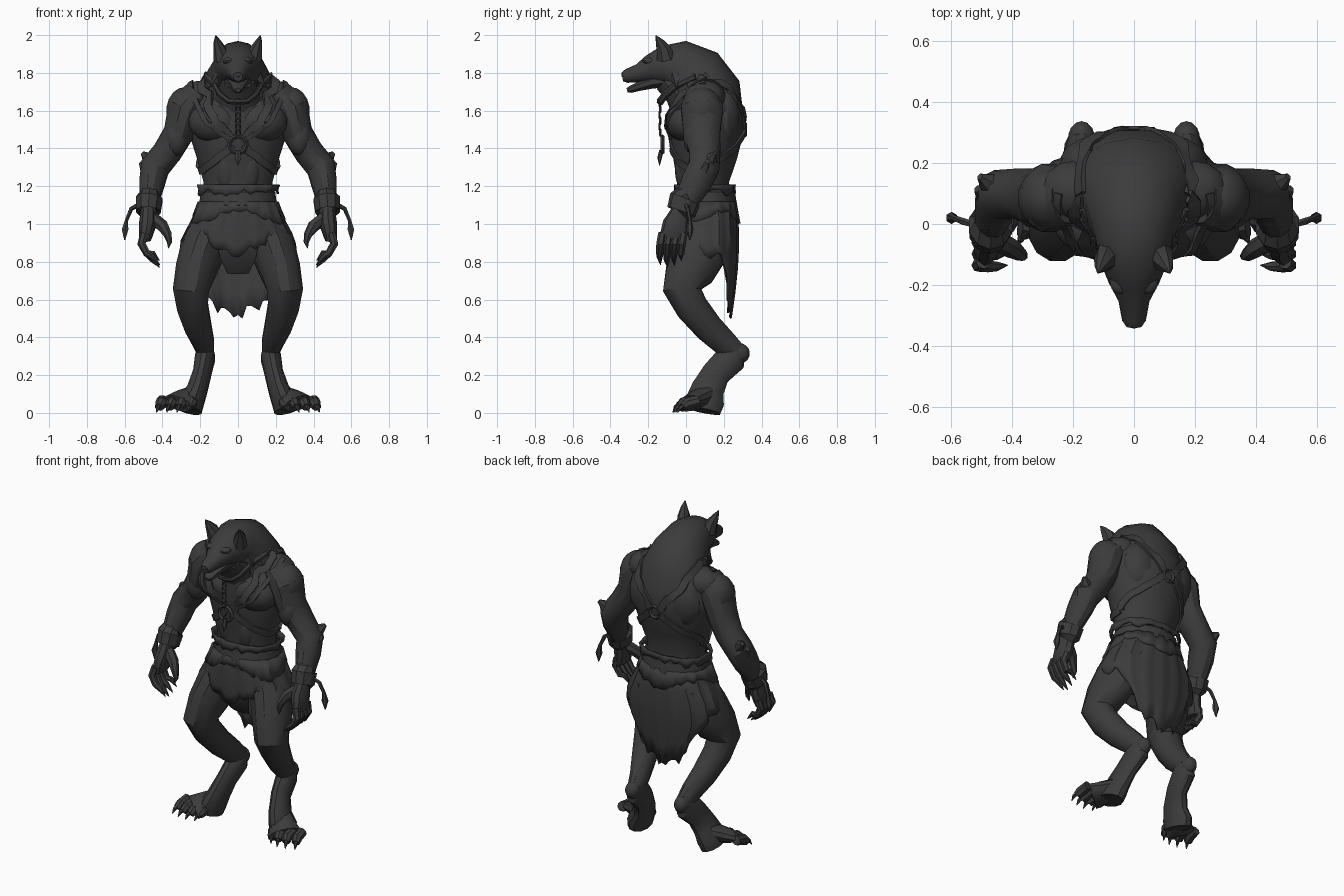
import bpy, bmesh, math, random
from mathutils import Vector
from mathutils.bvhtree import BVHTree

random.seed(4)
if "Cube" in bpy.data.objects:
    bpy.data.objects.remove(bpy.data.objects["Cube"], do_unlink=True)

mat = bpy.data.materials.new("charcoal")
mat.use_nodes = True
mat.diffuse_color = (0.045, 0.045, 0.045, 1)
mat.node_tree.nodes["Principled BSDF"].inputs["Base Color"].default_value = mat.diffuse_color
parts = []
SIDES = (("left", 1), ("right", -1))


def finish(name, bm):
    bmesh.ops.recalc_face_normals(bm, faces=bm.faces[:])
    mesh = bpy.data.meshes.new(name)
    bm.to_mesh(mesh)
    bm.free()
    mesh.materials.append(mat)
    obj = bpy.data.objects.new(name, mesh)
    bpy.context.collection.objects.link(obj)
    parts.append(obj)
    return obj


def bridge(bm, rings, closed=False):
    n = len(rings[0])
    pairs = list(zip(rings, rings[1:])) + ([(rings[-1], rings[0])] if closed else [])
    for a, b in pairs:
        for i in range(n):
            j = (i + 1) % n
            bm.faces.new((a[i], a[j], b[j], b[i]))
    if not closed:
        bm.faces.new(rings[0])
        bm.faces.new(rings[-1])


def tube(name, path, s=1, sides=12):
    """Loft of ellipses; each path point is x, y, z, half width, half depth."""
    bm = bmesh.new()
    pts = [Vector((p[0] * s, p[1], p[2])) for p in path]
    span = pts[-1] - pts[0]
    ref = Vector((0, 1, 0)) if abs(span.x) > abs(span.z) + abs(span.y) / 2 else Vector((1, 0, 0))
    rings = []
    for i, p in enumerate(pts):
        t = (pts[min(i + 1, len(pts) - 1)] - pts[max(i - 1, 0)]).normalized()
        u = (ref - t * ref.dot(t)).normalized()
        v = t.cross(u)
        w, d = path[i][3], path[i][-1]
        ring = []
        for k in range(sides):
            a = math.tau * (k + 0.5) / sides
            ring.append(bm.verts.new(p + u * w * math.cos(a) + v * d * math.sin(a)))
        rings.append(ring)
    bridge(bm, rings)
    return finish(name, bm)


def blob(name, centre, size, s=1):
    bm = bmesh.new()
    bmesh.ops.create_uvsphere(bm, u_segments=14, v_segments=9, radius=1)
    for v in bm.verts:
        v.co = Vector((centre[0] * s + v.co.x * size[0], centre[1] + v.co.y * size[1],
                       centre[2] + v.co.z * size[2]))
    return finish(name, bm)


def ring_loop(name, centre, radius, thick, squash=1):
    bm = bmesh.new()
    rings = []
    for i in range(18):
        a = math.tau * i / 18
        out = Vector((math.cos(a), 0, math.sin(a) * squash))
        rings.append([bm.verts.new(Vector(centre) + out * (radius + thick * math.cos(b))
                                   + Vector((0, thick * math.sin(b), 0)))
                      for b in (0, math.pi / 2, math.pi, -math.pi / 2)])
    bridge(bm, rings, closed=True)
    return finish(name, bm)


def cloth(name, rows, hem, ragged, cols=60):
    """Ragged shell round the hips; rows are z, half width, half depth."""
    bm = bmesh.new()
    grid = []
    top = rows[0][0]
    for c in range(cols):
        a = math.tau * c / cols - math.pi
        low = hem(abs(a)) + random.uniform(-ragged, ragged)
        fold = 1 + 0.025 * math.sin(c * 1.7)
        col = []
        for i in range(len(rows)):
            z = top + (low - top) * i / (len(rows) - 1)
            w, d = rows[-1][1:]
            for (z0, w0, d0), (z1, w1, d1) in zip(rows, rows[1:]):
                if z1 <= z <= z0:
                    f = (z0 - z) / (z0 - z1)
                    w, d = w0 + (w1 - w0) * f, d0 + (d1 - d0) * f
                    break
            sx, cy = math.sin(a), math.cos(a)
            box = math.copysign(abs(cy) ** 0.75, cy)
            col.append(bm.verts.new((w * sx * fold, 0.1 + d * box * fold, z)))
        grid.append(col)
    for c in range(cols):
        a, b = grid[c], grid[(c + 1) % cols]
        for i in range(len(rows) - 1):
            bm.faces.new((a[i], b[i], b[i + 1], a[i + 1]))
    obj = finish(name, bm)
    obj.modifiers.new("thickness", "SOLIDIFY").thickness = 0.01


# Torso, mane and head
tube("torso", [(0, .10, .86, .17, .14), (0, .11, 1.0, .205, .16), (0, .10, 1.12, .19, .15),
               (0, .09, 1.22, .185, .14), (0, .10, 1.36, .225, .175), (0, .11, 1.5, .27, .2),
               (0, .115, 1.62, .275, .195), (0, .12, 1.71, .22, .15), (0, .1, 1.77, .12, .08)], sides=16)
tube("mane_and_head", [(0, .13, 1.56, .24, .175), (0, .105, 1.69, .215, .19), (0, .045, 1.785, .165, .172),
                       (0, -.04, 1.835, .132, .14), (0, -.12, 1.835, .115, .108),
                       (0, -.19, 1.82, .084, .075), (0, -.25, 1.797, .052, .05),
                       (0, -.315, 1.783, .04, .036), (0, -.337, 1.78, .025, .024)], sides=14)
for side, s in SIDES:
    blob(side + "_pectoral", (.12, 0, 1.54), (.145, .105, .11), s)
    blob(side + "_shoulder_blade", (.12, .2, 1.56), (.125, .09, .16), s)
    blob(side + "_trapezius", (.19, .11, 1.67), (.12, .1, .09), s)
    blob(side + "_abdominal", (.06, 0, 1.3), (.065, .06, .14), s)

# Surface that the straps are laid on
verts, polys = [], []
for o in parts:
    base = len(verts)
    verts += [v.co.copy() for v in o.data.vertices]
    polys += [[base + i for i in p.vertices] for p in o.data.polygons]
skin = BVHTree.FromPolygons(verts, polys)


def strap(name, guide, width, s):
    pts = [Vector((x * s, y, z)) for x, y, z in guide]
    raw = [a.lerp(b, k / 4) for a, b in zip(pts, pts[1:]) for k in range(4)] + pts[-1:]
    hits = [skin.find_nearest(p)[:2] for p in raw]
    bm, rings = bmesh.new(), []
    for i, (p, up) in enumerate(hits):
        along = hits[min(i + 1, len(hits) - 1)][0] - hits[max(i - 1, 0)][0]
        across = along.cross(up).normalized() * width
        rings.append([bm.verts.new(p + across * e + up * h)
                      for e, h in ((-1, -.01), (1, -.01), (1, .011), (-1, .011))])
    bridge(bm, rings)
    finish(name, bm)


# Throat, jaw, nose, brows, ears
tube("throat", [(0, -.1, 1.77, .09, .08), (0, -.03, 1.7, .12, .09), (0, .02, 1.6, .13, .1)])
tube("lower_jaw", [(0, -.08, 1.77, .09, .05), (0, -.18, 1.752, .062, .038), (0, -.25, 1.728, .038, .026),
                   (0, -.295, 1.712, .03, .02), (0, -.312, 1.708, .015, .012)], sides=8)
blob("nose", (0, -.325, 1.79), (.022, .018, .016))
for side, s in SIDES:
    tube(side + "_ear", [(.085, -.105, 1.87, .045, .05), (.097, -.118, 1.925, .035, .04),
                         (.11, -.14, 1.965, .02, .022), (.118, -.16, 1.997, .003, .003)], s, 7)
    blob(side + "_brow", (.045, -.19, 1.862), (.035, .04, .02), s)
    for k in range(3):
        tube(side + "_cheek_tuft", [(.09, -.05 + .05 * k, 1.79 - .02 * k, .045, .045),
                                    (.145 + .025 * k, -.05 + .06 * k, 1.725 - .01 * k, .003)], s, 5)

# Harness, collar and pendant
for side, s in SIDES:
    strap(side + "_front_strap", [(.2, .1, 1.8), (.2, -.07, 1.7), (.11, -.14, 1.53), (.02, -.16, 1.43)], .022, s)
    strap(side + "_shoulder_strap", [(.26, .1, 1.78), (.25, -.05, 1.68), (.17, -.14, 1.53), (.04, -.16, 1.42)], .013, s)
    strap(side + "_rib_strap", [(.03, -.16, 1.41), (.13, -.14, 1.34), (.24, 0, 1.27), (.25, .12, 1.27)], .02, s)
    strap(side + "_back_strap", [(.2, .1, 1.8), (.17, .3, 1.7), (.1, .35, 1.6), (.03, .36, 1.52)], .022, s)
    strap(side + "_back_lower_strap", [(.03, .36, 1.49), (.13, .34, 1.41), (.24, .2, 1.33), (.25, .12, 1.27)], .02, s)
    tube(side + "_collar", [(0, -.14, 1.645, .013, .02), (.05, -.135, 1.65, .013, .02), (.095, -.11, 1.685, .013, .02),
                            (.125, -.05, 1.735, .013, .02), (.17, .05, 1.78, .013, .02)], s, 6)
ring_loop("chest_ring", (0, -.125, 1.42), .045, .011)
ring_loop("back_ring", (0, .312, 1.5), .035, .01)
for k in range(6):
    ring_loop("chain_link", (0, -.14 + .004 * (k % 2), 1.64 - k * .031), .011, .006, 1.5)
tube("pendant", [(0, -.13, 1.39, .012), (0, -.14, 1.35, .02, .012), (0, -.14, 1.31, .002)], sides=6)

# Arms, cuffs and clawed hands
for side, s in SIDES:
    tube(side + "_arm", [(.21, .09, 1.69, .08, .09), (.28, .085, 1.61, .1, .115), (.315, .085, 1.48, .083, .1),
                         (.375, .1, 1.38, .08, .085), (.44, .095, 1.3, .08, .085), (.455, .055, 1.22, .07, .085),
                         (.47, 0, 1.12, .054, .065), (.475, -.03, 1.05, .044, .05)], s)
    blob(side + "_deltoid", (.28, .085, 1.6), (.102, .11, .125), s)
    blob(side + "_biceps", (.325, .05, 1.46), (.065, .065, .1), s)
    tube(side + "_cuff", [(.468, .005, 1.135, .06, .075), (.47, -.005, 1.13, .074, .085),
                          (.475, -.025, 1.065, .068, .078), (.475, -.03, 1.06, .05, .06)], s, 10)
    for k in range(2):
        tube(side + "_elbow_tuft", [(.44 + .02 * k, .11 - .03 * k, 1.31 - .05 * k, .065, .065),
                                    (.505 + .01 * k, .155 - .04 * k, 1.375 - .05 * k, .012)], s, 6)
    tube(side + "_palm", [(.475, -.03, 1.07, .042, .048), (.478, -.055, 1.0, .048, .068),
                          (.49, -.07, .93, .036, .07), (.485, -.07, .905, .024, .06)], s, 10)
    for k in range(4):
        y, drop = -.125 + k * .037, (.015, 0, .012, .035)[k]
        tube(side + "_finger", [(.495, y, .95, .023), (.51, y - .01, .895, .023), (.482, y - .014, .845, .02),
                                (.45, y - .014, .81 + drop, .016), (.415, y - .01, .77 + drop, .002)], s, 7)
    tube(side + "_thumb", [(.455, -.05, 1.03, .036), (.4, -.08, .99, .033), (.372, -.1, .945, .023),
                           (.362, -.105, .905, .015), (.368, -.11, .872, .002)], s, 7)
    tube(side + "_cuff_tie", [(.53, 0, 1.1, .012), (.565, .01, 1.08, .012), (.59, .02, 1.02, .01),
                              (.598, .02, .97, .02), (.6, .02, .915, .003)], s, 6)

# Legs: thigh and shin, then hock to paw
for side, s in SIDES:
    tube(side + "_leg", [(.13, .12, 1.0, .11, .14), (.185, .08, .87, .122, .15), (.225, .02, .75, .11, .135),
                         (.25, -.02, .65, .098, .105), (.24, .03, .56, .085, .09), (.21, .12, .45, .073, .08),
                         (.18, .21, .365, .057, .07), (.17, .27, .315, .045, .055)], s)
    blob(side + "_hock", (.172, .28, .315), (.045, .058, .055), s)
    tube(side + "_foot", [(.17, .285, .34, .04, .035), (.174, .245, .295, .055, .085), (.19, .16, .21, .05, .078),
                          (.215, .115, .125, .056, .09), (.245, .1, .06, .068, .105),
                          (.255, .09, .012, .065, .095)], s)
    tube(side + "_forefoot", [(.225, .13, .1, .05, .05), (.275, .06, .07, .08, .055),
                              (.32, .01, .05, .1, .04)], s)
    for k in range(4):
        x = .245 + k * .054
        y = (-.01, -.025, -.02, 0)[k]
        tube(side + "_toe", [(x - .005, y + .07, .065, .03, .03), (x, y + .01, .05, .031, .034),
                             (x + .01, y - .015, .03, .024, .024)], s, 8)
        tube(side + "_toe_claw", [(x + .008, y - .005, .042, .015), (x + .018, y - .03, .03, .012),
                                  (x + .024, y - .045, .002, .002)], s, 5)


# Ragged loincloth, long at the back, with sash, belt and torn waist trim
def skirt_hem(a):
    if a < 0.7:
        return 0.52 + 0.07 * a
    if a < 1.1:
        return 0.57 + (a - 0.7) * 0.65
    return 0.84 + 0.08 * max(0, math.sin((a - 1.5) * 1.9))


cloth("loincloth", [(1.12, .2, .16), (1.02, .245, .175), (.92, .298, .18), (.8, .31, .175),
                    (.68, .24, .165), (.5, .22, .14)], skirt_hem, .035)
cloth("sash", [(1.12, .21, .165), (1.06, .232, .175), (1.0, .26, .186)], lambda a: 1.04 - .03 * math.cos(a * 3), .012)
cloth("waist_trim", [(1.21, .21, .152), (1.19, .2, .15), (1.15, .205, .155)], lambda a: 1.165, .02, 40)
tube("belt", [(0, .1, 1.09, .2, .16), (0, .1, 1.1, .21, .17), (0, .1, 1.17, .2, .16), (0, .1, 1.18, .185, .15)],
     sides=18)
tube("front_drape", [(0, -.05, 1.06, .1, .02), (0, -.06, .92, .12, .015), (0, -.03, .82, .1, .012),
                     (0, .03, .74, .06, .008)], sides=10)

# Smooth shading with sharp creases kept
bpy.ops.object.select_all(action="DESELECT")
for o in parts:
    o.select_set(True)
bpy.context.view_layer.objects.active = parts[0]
bpy.ops.object.shade_smooth_by_angle(angle=math.radians(32))
